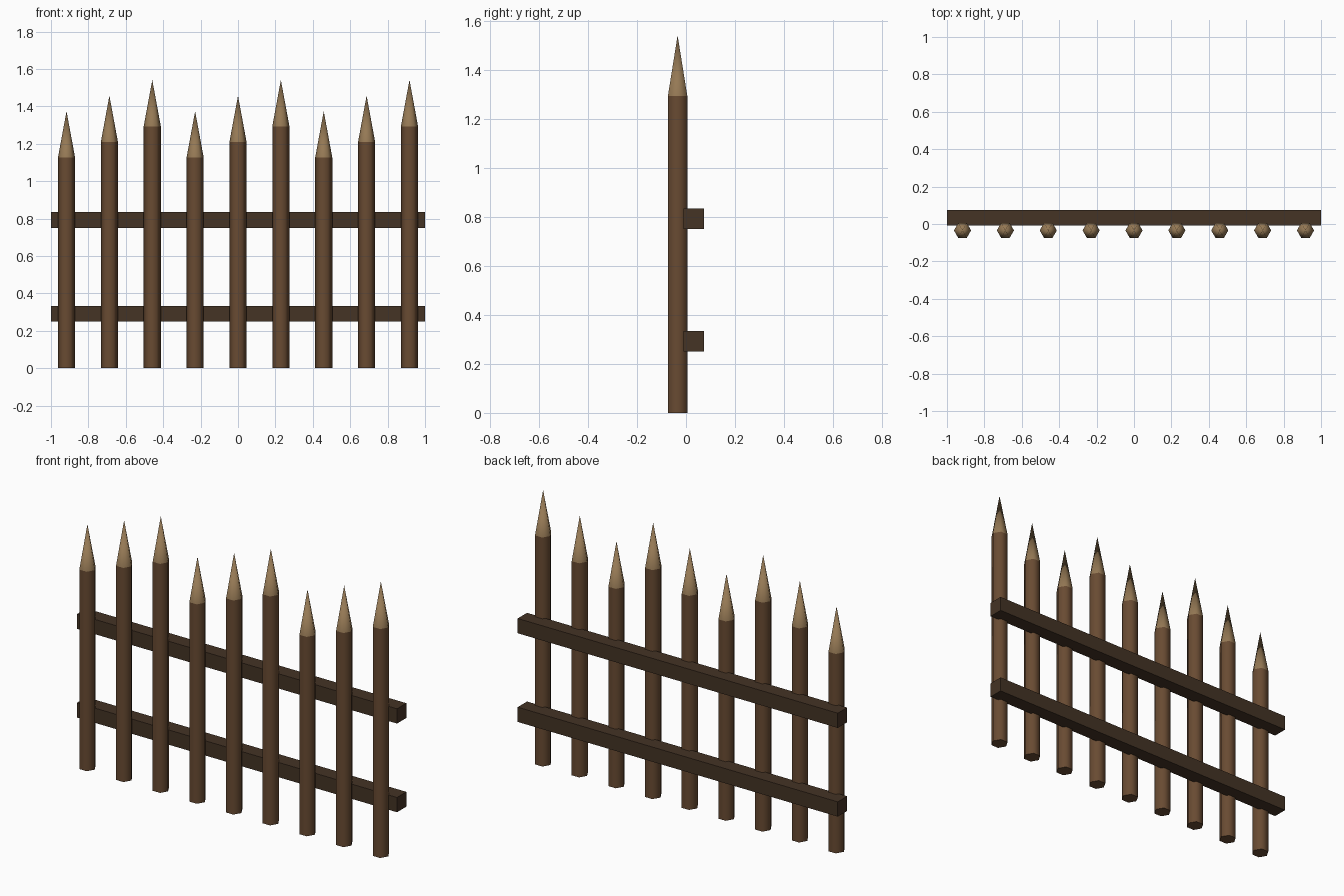
import bpy, math

if "Cube" in bpy.data.objects:
    bpy.data.objects.remove(bpy.data.objects["Cube"])

def material(name, rgb):
    m = bpy.data.materials.new(name)
    m.diffuse_color = (*rgb, 1)
    m.use_nodes = True
    m.node_tree.nodes["Principled BSDF"].inputs["Base Color"].default_value = m.diffuse_color
    return m

BARK = material("bark", (0.14, 0.07, 0.032))
CUT = material("cut_wood", (0.30, 0.19, 0.09))
DARK = material("dark_wood", (0.058, 0.033, 0.018))

R, POST_Y, RAIL_Y = 0.0458, -0.0343, 0.0324
TIP_H = 0.248

def hex_part(name, x, z0, height, top_radius, mat):
    # six-sided shaft or point with corners facing +-x, smooth around its sides
    bpy.ops.mesh.primitive_cone_add(vertices=6, radius1=R, radius2=top_radius, depth=height,
                                    location=(x, POST_Y, z0 + height / 2),
                                    rotation=(0, 0, math.pi / 6))
    ob = bpy.context.object
    ob.name = name
    ob.data.materials.append(mat)
    bpy.ops.object.shade_smooth_by_angle(angle=math.radians(65))

# Sharpened stakes in a repeating pattern of three heights
for i in range(9):
    x = (i - 4) * 0.2292
    h = (1.126, 1.209, 1.293)[i % 3]
    hex_part(f"stake_{i + 1}", x, 0, h, R, BARK)
    hex_part(f"stake_point_{i + 1}", x, h, TIP_H, 0, CUT)

# Horizontal rails behind the stakes
for name, z in (("lower_rail", 0.2917), ("upper_rail", 0.7925)):
    bpy.ops.mesh.primitive_cube_add(size=1, location=(0, RAIL_Y, z))
    ob = bpy.context.object
    ob.name = name
    ob.scale = (2, 0.0833, 0.0833)
    bpy.ops.object.transform_apply(location=False, rotation=False, scale=True)
    ob.data.materials.append(DARK)
